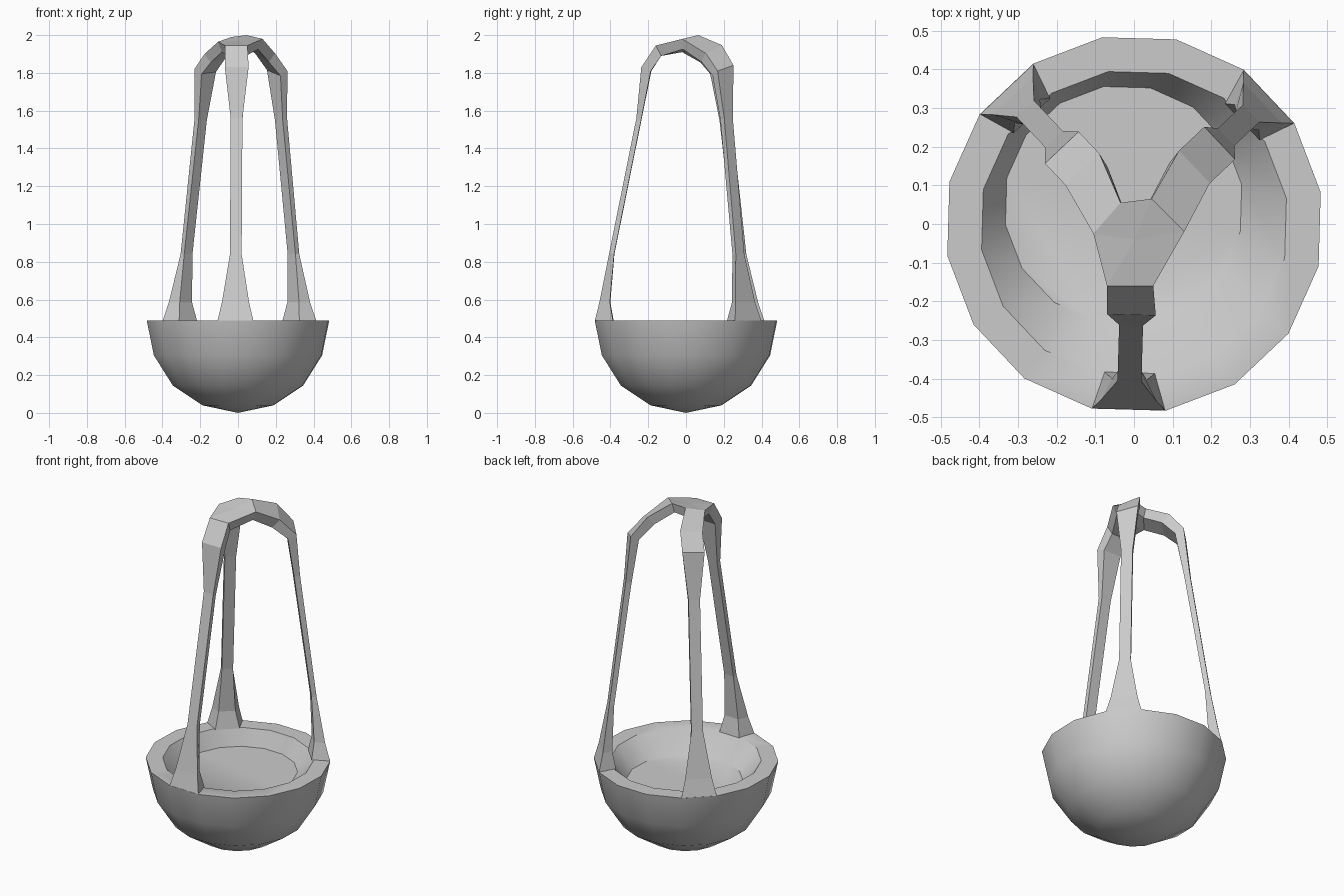
import bpy, bmesh
from math import sin, cos, radians
from mathutils import Vector

if "Cube" in bpy.data.objects:
    bpy.data.objects.remove(bpy.data.objects["Cube"])

OFFSET = 9.6   # rotation of the 16-sided bowl
SIDES = 16


def finish(name, bm, smooth_angle=None):
    bmesh.ops.recalc_face_normals(bm, faces=bm.faces[:])
    mesh = bpy.data.meshes.new(name)
    bm.to_mesh(mesh)
    bm.free()
    ob = bpy.data.objects.new(name, mesh)
    bpy.context.collection.objects.link(ob)
    if smooth_angle:
        bpy.ops.object.select_all(action='DESELECT')
        ob.select_set(True)
        bpy.context.view_layer.objects.active = ob
        bpy.ops.object.shade_smooth_by_angle(angle=radians(smooth_angle))
    return ob


# Bowl: lathed shell, inner floor slightly off centre
bm = bmesh.new()
rings = []
for r, z, cx, cy in [(0.19, 0.04, 0, 0), (0.35, 0.145, 0, 0), (0.452, 0.305, 0, 0),
                     (0.49, 0.49, 0, 0), (0.40, 0.49, 0, 0), (0.31, 0.395, -0.027, 0.05)]:
    rings.append([bm.verts.new((cx + r * cos(radians(OFFSET + 360 * i / SIDES)),
                                cy + r * sin(radians(OFFSET + 360 * i / SIDES)), z))
                  for i in range(SIDES)])
for a, b in zip(rings, rings[1:]):
    for i in range(SIDES):
        j = (i + 1) % SIDES
        bm.faces.new((a[i], a[j], b[j], b[i]))
tip = bm.verts.new((0, 0, 0))
for i in range(SIDES):
    bm.faces.new((tip, rings[0][(i + 1) % SIDES], rings[0][i]))
bm.faces.new(rings[-1])
finish("bowl", bm, 35)

# Handle: hub plate plus three curved legs
bm = bmesh.new()
hub_top = [Vector(p) for p in [(-0.07, -0.16, 1.945), (0.05, -0.16, 1.945),
                               (0.13, -0.02, 1.98), (0.045, 0.065, 2.0),
                               (-0.035, 0.055, 1.99), (-0.105, -0.025, 1.965)]]
top = [bm.verts.new(p) for p in hub_top]
low = [bm.verts.new((p.x * 0.82, p.y * 0.82, p.z - 0.055)) for p in hub_top]
for ring in (top, low):
    centre = bm.verts.new(sum((v.co for v in ring), Vector()) / 6)
    for i in range(6):
        bm.faces.new((centre, ring[i], ring[(i + 1) % 6]))
for i in (1, 3, 5):
    j = (i + 1) % 6
    bm.faces.new((top[i], top[j], low[j], low[i]))


def leg(angle, rows, k):
    """rows: outer r, outer z, half width, inner r, inner z, inner half width, tilt"""
    a = radians(angle)
    out, side = Vector((cos(a), sin(a), 0)), Vector((-sin(a), cos(a), 0))

    def pt(r, w, z):
        return bm.verts.new(out * r + side * w + Vector((0, 0, z)))

    secs = [(pt(r, -w, z - t), pt(r, w, z + t), pt(ri, wi, zi + t), pt(ri, -wi, zi - t))
            for r, z, w, ri, zi, wi, t in rows]
    secs.append((top[k], top[k + 1], low[k + 1], low[k]))
    bm.faces.new(secs[0])
    for s, e in zip(secs, secs[1:]):
        for i in range(4):
            j = (i + 1) % 4
            bm.faces.new((s[i], s[j], e[j], e[i]))


foot = [(0.48, 0.488, 0.095, 0.385, 0.488, 0.065, 0),
        (0.457, 0.585, 0.072, 0.402, 0.585, 0.045, 0)]
leg(OFFSET - 101.25, foot + [
    (0.407, 0.84, 0.031, 0.38, 0.84, 0.03, 0),
    (0.262, 1.56, 0.031, 0.237, 1.55, 0.03, 0),
    (0.235, 1.83, 0.063, 0.185, 1.81, 0.055, 0)], 0)
leg(OFFSET + 33.75, foot + [
    (0.417, 0.84, 0.031, 0.39, 0.84, 0.03, 0),
    (0.328, 1.56, 0.031, 0.297, 1.55, 0.03, 0),
    (0.305, 1.825, 0.058, 0.26, 1.80, 0.052, 0.015),
    (0.215, 1.925, 0.058, 0.175, 1.88, 0.052, 0.022)], 2)
leg(OFFSET + 123.75, foot + [
    (0.41, 0.84, 0.031, 0.383, 0.84, 0.03, 0),
    (0.302, 1.56, 0.031, 0.272, 1.55, 0.03, 0),
    (0.272, 1.825, 0.06, 0.225, 1.80, 0.052, -0.005),
    (0.195, 1.91, 0.06, 0.155, 1.865, 0.052, -0.01)], 4)
finish("handle_frame", bm)
